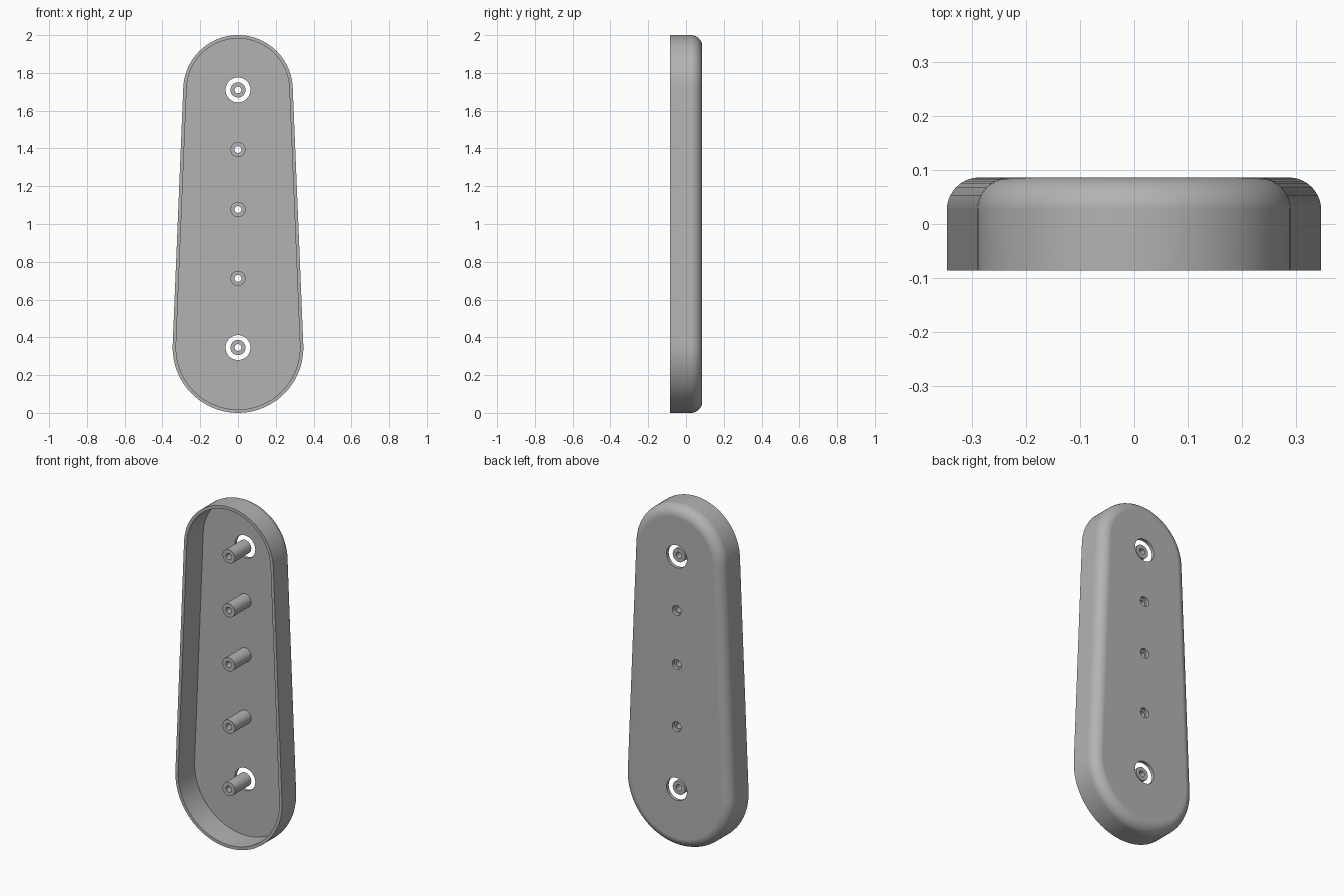
import bpy, bmesh, math

if "Cube" in bpy.data.objects:
    bpy.data.objects.remove(bpy.data.objects["Cube"])

# Main sizes
LOW_Z, LOW_R = 0.346, 0.346
TOP_Z, TOP_R = 1.71, 0.29
DEPTH = 0.086          # half depth
FILLET = 0.06
WALL = 0.018
FLOOR_Y = 0.066
END_POSTS = [LOW_Z, TOP_Z]
MID_POSTS = [0.712, 1.077, 1.394]

grey = bpy.data.materials.new("plain grey")
grey.use_nodes = True
colour = (0.45, 0.45, 0.45, 1)
grey.diffuse_color = colour
grey.node_tree.nodes["Principled BSDF"].inputs["Base Color"].default_value = colour


def make_object(name, bm):
    bmesh.ops.recalc_face_normals(bm, faces=bm.faces)
    mesh = bpy.data.meshes.new(name)
    bm.to_mesh(mesh)
    bm.free()
    mesh.materials.append(grey)
    obj = bpy.data.objects.new(name, mesh)
    bpy.context.collection.objects.link(obj)
    return obj


def smooth(obj):
    bpy.ops.object.select_all(action="DESELECT")
    obj.select_set(True)
    bpy.context.view_layer.objects.active = obj
    bpy.ops.object.shade_smooth_by_angle(angle=math.radians(30))


def outline(inset, steps=40):
    """Tapered outline: two round ends joined by tangent sides."""
    tilt = math.asin((LOW_R - TOP_R) / (TOP_Z - LOW_Z))
    points = []
    for z, r, start, sweep in ((TOP_Z, TOP_R, tilt, math.pi - 2 * tilt),
                               (LOW_Z, LOW_R, math.pi - tilt, math.pi + 2 * tilt)):
        for i in range(steps + 1):
            a = start + sweep * i / steps
            points.append(((r - inset) * math.cos(a), z + (r - inset) * math.sin(a)))
    return points


def bridge(bm, a, b):
    n = len(a)
    for i in range(n):
        j = (i + 1) % n
        bm.faces.new((a[i], a[j], b[j], b[i]))


def tube(name, z, outer, inner, y0, y1, sides=40):
    """Cylinder along y, bored through when inner is above zero."""
    bm = bmesh.new()

    def ring(r, y):
        return [bm.verts.new((r * math.cos(t), y, z + r * math.sin(t)))
                for t in (math.tau * i / sides for i in range(sides))]
    front, back = ring(outer, y0), ring(outer, y1)
    bridge(bm, front, back)
    if inner > 0:
        bore_front, bore_back = ring(inner, y0), ring(inner, y1)
        bridge(bm, bore_front, bore_back)
        bridge(bm, front, bore_front)
        bridge(bm, back, bore_back)
    else:
        bm.faces.new(front)
        bm.faces.new(back)
    return make_object(name, bm)


# Shell: inner floor, inner wall, front rim, outer wall, back fillet
bm = bmesh.new()
sections = [(WALL, FLOOR_Y), (WALL, -DEPTH), (0, -DEPTH)]
for k in range(11):
    a = math.pi / 2 * k / 10
    sections.append((FILLET * (1 - math.cos(a)), DEPTH - FILLET * (1 - math.sin(a))))
loops = [[bm.verts.new((x, y, z)) for x, z in outline(inset)] for inset, y in sections]
for a, b in zip(loops, loops[1:]):
    bridge(bm, a, b)
bm.faces.new(loops[0])
bm.faces.new(loops[-1])
shell = make_object("shell", bm)

# Holes through the back of the shell
bpy.context.view_layer.objects.active = shell
for z in END_POSTS + MID_POSTS:
    radius = 0.066 if z in END_POSTS else 0.029
    cutter = tube("hole_cutter", z, radius, 0, FLOOR_Y - 0.03, DEPTH + 0.03)
    cutter.hide_render = True
    cut = shell.modifiers.new("hole", "BOOLEAN")
    cut.operation = "DIFFERENCE"
    cut.solver = "EXACT"
    cut.object = cutter
    bpy.ops.object.modifier_apply(modifier=cut.name)
    bpy.data.objects.remove(cutter)
smooth(shell)
weighted = shell.modifiers.new("even shading", "WEIGHTED_NORMAL")
weighted.keep_sharp = True

# Hollow screw posts
for i, z in enumerate(sorted(END_POSTS + MID_POSTS)):
    smooth(tube(f"screw_post_{i + 1}", z, 0.04, 0.018, -DEPTH, FLOOR_Y))
